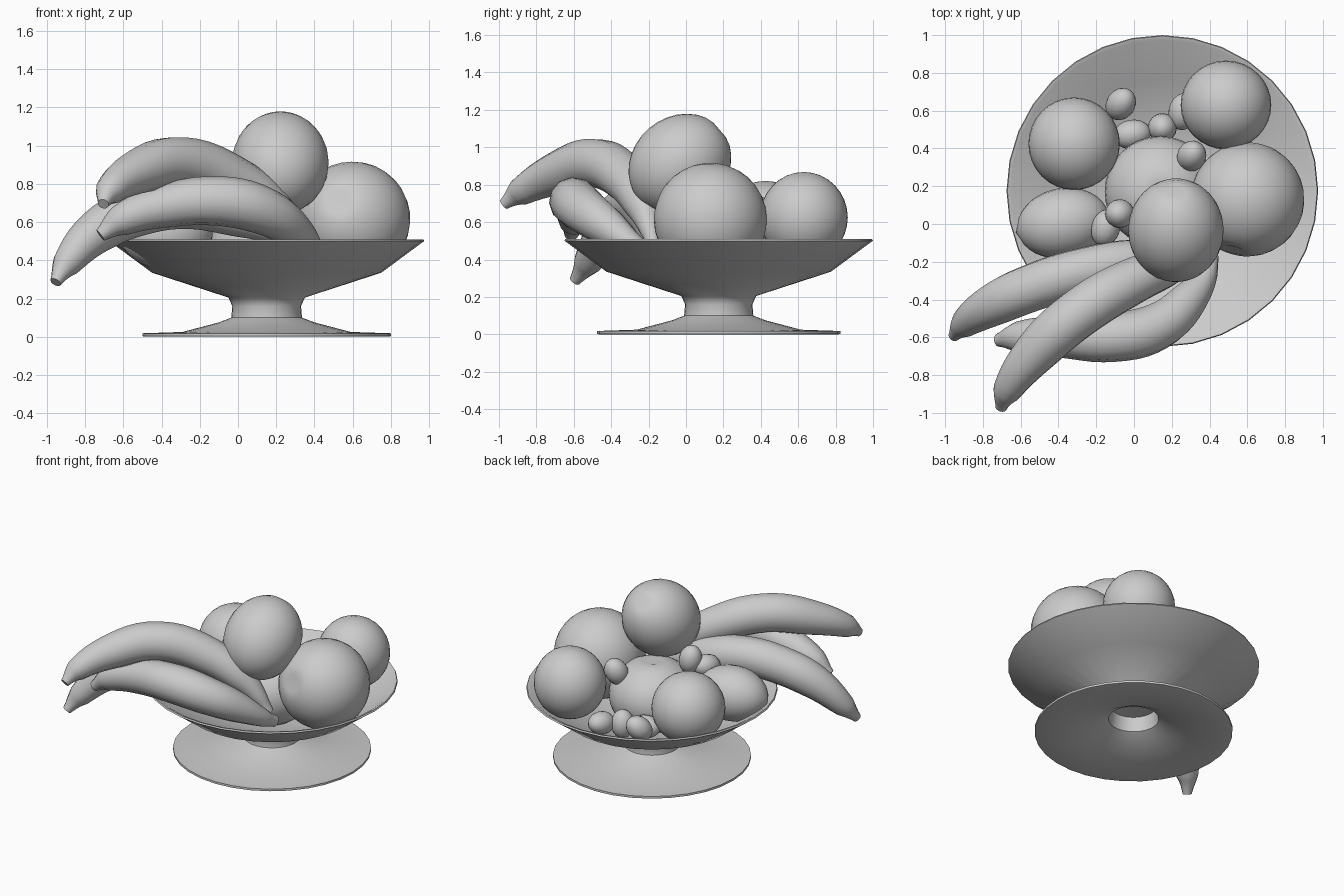
import bpy, math
from mathutils import Vector

if "Cube" in bpy.data.objects:
    bpy.data.objects.remove(bpy.data.objects["Cube"])

def finish(ob, angle):
    bpy.ops.object.select_all(action='DESELECT')
    ob.select_set(True)
    bpy.context.view_layer.objects.active = ob
    bpy.ops.object.shade_smooth_by_angle(angle=math.radians(angle))

def lathe(name, profile, segs, loc, axis=(0, 0, 1), scale=(1, 1, 1), angle=60):
    """Revolve (radius, z) points; points with radius 0 become poles."""
    verts, rings, faces = [], [], []
    for r, z in profile:
        n = 1 if r < 1e-6 else segs
        rings.append([len(verts) + i for i in range(n)])
        verts += [(r * math.cos(2 * math.pi * i / segs), r * math.sin(2 * math.pi * i / segs), z)
                  for i in range(n)]
    for a, b in zip(rings, rings[1:]):
        for i in range(segs):
            j = (i + 1) % segs
            quad = [a[i % len(a)], a[j % len(a)], b[j % len(b)], b[i % len(b)]]
            faces.append(list(dict.fromkeys(quad)))
    me = bpy.data.meshes.new(name)
    me.from_pydata(verts, [], faces)
    ob = bpy.data.objects.new(name, me)
    bpy.context.collection.objects.link(ob)
    ob.location, ob.scale = loc, scale
    ob.rotation_euler = Vector(axis).to_track_quat('Z', 'Y').to_euler()
    finish(ob, angle)
    return ob

def ball(dimple=0.0, steps=16):
    """Unit fruit profile from bottom to top with an optional stem dimple."""
    pts = []
    for k in range(steps + 1):
        t = math.pi * (1 - k / steps)
        r = math.sin(t) if 0 < k < steps else 0.0
        z = math.cos(t)
        if z > 0:
            z -= dimple * math.exp(-(r / 0.15) ** 2)
        pts.append((r, z))
    return pts

def banana(name, points):
    """Tapered tube through (x, y, z, radius) points."""
    cu = bpy.data.curves.new(name, 'CURVE')
    cu.dimensions = '3D'
    cu.bevel_depth, cu.bevel_resolution, cu.use_fill_caps = 1.0, 4, True
    cu.resolution_u = 5
    sp = cu.splines.new('BEZIER')
    sp.radius_interpolation = 'CARDINAL'
    sp.bezier_points.add(len(points) - 1)
    for bp, (x, y, z, r) in zip(sp.bezier_points, points):
        bp.co, bp.radius = (x, y, z), r
        bp.handle_left_type = bp.handle_right_type = 'AUTO'
    ob = bpy.data.objects.new(name, cu)
    bpy.context.collection.objects.link(ob)
    bpy.ops.object.select_all(action='DESELECT')
    ob.select_set(True)
    bpy.context.view_layer.objects.active = ob
    bpy.ops.object.convert(target='MESH')
    finish(bpy.context.object, 50)

# Footed bowl, hollow underneath the stem
lathe('bowl', [(0, .22), (.15, .2), (.165, .1), (.25, .055), (.44, .01), (.64, 0), (.65, .003),
               (.65, .018), (.44, .025), (.25, .075), (.185, .1), (.18, .16), (.2, .205),
               (.6, .335), (.81, .49), (.825, .5), (.82, .51), (.8, .505),
               (.59, .36), (.22, .25), (0, .235)], 32, (.15, .175, 0), angle=50)

# Large round fruit: name, centre, stem axis, radii, dimple
fruit = [
    ('top_apple', (.222, -.033, .91), (0, .75, .65), (.253, .253, .29), .07),
    ('right_apple', (.6, .13, .615), (-.24, -.9, .3), (.302, .302, .302), .1),
    ('middle_apple', (.14, .17, .46), (0, 0, 1), (.295, .295, .25), .1),
    ('back_orange', (.487, .63, .625), (0, 0, 1), (.24, .235, .243), 0),
    ('left_orange', (-.317, .425, .58), (0, 0, 1), (.242, .245, .24), 0),
]
for name, loc, axis, scale, dimple in fruit:
    lathe(name, ball(dimple), 32, loc, axis, scale)

# Long oval fruit on the left, with a small nub at its end
lemon = ball()
lemon[-1] = (0, 1.04)
lathe('lemon', lemon, 24, (-.375, .005, .54), (-1, -.2, -.05), (.185, .185, .245))

# Loose grapes: centre, long axis
grapes = [((-.07, .635, .445), (.4, .6, .7)), ((-.01, .475, .38), (1, .2, 0)),
          ((.15, .51, .37), (0, 0, 1)), ((.26, .595, .38), (.2, 1, .2)),
          ((.305, .36, .65), (.2, .4, .8)), ((-.15, -.02, .67), (.3, 1, .2)),
          ((-.075, .055, .725), (-.2, 0, 1))]
for i, (loc, axis) in enumerate(grapes):
    lathe('grape_%d' % (i + 1), ball(steps=10), 16, loc, axis, (.077, .077, .1))

# Bunch of three bananas
banana('upper_banana', [(-.705, -.975, .695, .03), (-.675, -.89, .76, .075), (-.52, -.68, .865, .118),
                        (-.3, -.48, .915, .132), (-.02, -.31, .82, .125), (.18, -.23, .69, .1),
                        (.31, -.19, .55, .055), (.36, -.17, .46, .04)])
banana('left_banana', [(-.955, -.595, .285, .03), (-.9, -.53, .38, .075), (-.74, -.425, .55, .115),
                       (-.52, -.33, .655, .128), (-.28, -.255, .69, .128), (0, -.2, .64, .12),
                       (.22, -.18, .55, .08), (.34, -.17, .45, .04)])
banana('front_banana', [(-.72, -.615, .53, .035), (-.62, -.6, .605, .082), (-.4, -.595, .68, .112),
                        (-.1, -.6, .71, .13), (.13, -.54, .66, .125), (.29, -.4, .56, .1),
                        (.385, -.26, .46, .06), (.41, -.17, .41, .04)])
